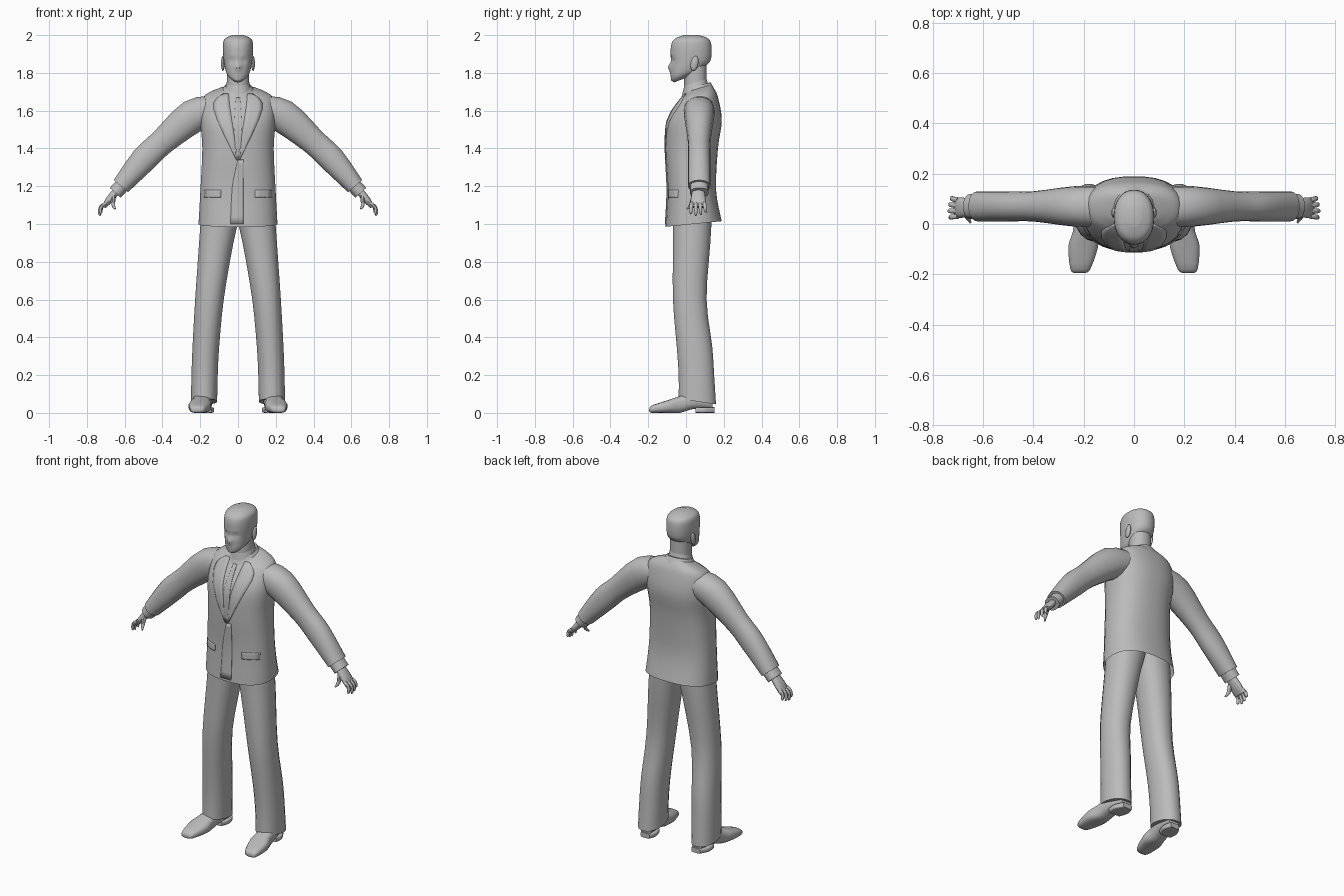
import bpy, bmesh, math
from mathutils import Vector, Matrix
from mathutils.bvhtree import BVHTree

if "Cube" in bpy.data.objects:
    bpy.data.objects.remove(bpy.data.objects["Cube"])

grey = bpy.data.materials.new("plain_grey")
grey.use_nodes = True
grey.diffuse_color = (.5, .5, .5, 1)
grey.node_tree.nodes["Principled BSDF"].inputs["Base Color"].default_value = grey.diffuse_color
X, Y, Z = Matrix.Identity(3)
parts = []


def finish(name, bm, mirror=False, thickness=0):
    bmesh.ops.recalc_face_normals(bm, faces=bm.faces)
    mesh = bpy.data.meshes.new(name)
    bm.to_mesh(mesh)
    bm.free()
    mesh.materials.append(grey)
    ob = bpy.data.objects.new(name, mesh)
    bpy.context.collection.objects.link(ob)
    if thickness:
        ob.modifiers.new("thickness", "SOLIDIFY").thickness = thickness
    if mirror:
        ob.modifiers.new("mirror", "MIRROR")
    parts.append(ob)
    return ob


def smooth_path(rows, steps):
    """Catmull-Rom interpolation between rows of numbers."""
    last = len(rows) - 1
    out = []
    for i in range(last):
        before, start, end, after = (rows[max(0, min(last, i + k))] for k in (-1, 0, 1, 2))
        for s in range(steps):
            t = s / steps
            row = []
            for p, q, r, e in zip(before, start, end, after):
                curve = 2 * p - 5 * q + 4 * r - e + t * (3 * (q - r) + e - p)
                row.append(q + t * (r - p + t * curve) / 2)
            out.append(row)
    return out + [list(rows[last])]


def bridge(bm, rings, closed):
    for low, high in zip(rings, rings[1:]):
        for k in range(len(low) if closed else len(low) - 1):
            j = (k + 1) % len(low)
            bm.faces.new((low[k], low[j], high[j], high[k]))


def loft(frames, sides, power, open_start=False):
    """Join superellipse rings given as centre, u and v vectors."""
    def bulge(value):
        return math.copysign(abs(value) ** (2 / power), value)
    bm = bmesh.new()
    rings = []
    for centre, u, v in frames:
        angles = [math.tau * (k + .5) / sides for k in range(sides)]
        rings.append([bm.verts.new(centre + u * bulge(math.cos(a)) + v * bulge(math.sin(a)))
                      for a in angles])
    bridge(bm, rings, True)
    bm.faces.new(rings[-1])
    if not open_start:
        bm.faces.new(rings[0])
    return bm


def level(z, half_width, front, back, tilt=0, x=0):
    return (z, half_width, front, back, tilt, x)


def stack(levels, sides=20, power=2.2, steps=3, open_start=False):
    """Loft through horizontal levels, each rising to the back by its tilt."""
    frames = []
    for z, half_width, front, back, tilt, x in smooth_path(levels, steps):
        centre = Vector((x, (front + back) / 2, z))
        frames.append((centre, X * half_width, (Y + Z * tilt) * (back - front) / 2))
    return loft(frames, sides, power, open_start)


def tube(rows, y, drift=0, sides=14):
    """Loft along rows of x, z, thickness, depth; y drifts evenly along it."""
    rows = smooth_path(rows, 3)
    last = len(rows) - 1
    points = [Vector((row[0], y + drift * i / last, row[1])) for i, row in enumerate(rows)]
    frames = []
    for i, (x, z, thickness, depth) in enumerate(rows):
        along = points[min(i + 1, last)] - points[max(i - 1, 0)]
        u = along.cross(Y).normalized()
        v = u.cross(along).normalized()
        frames.append((points[i], u * thickness, v * depth))
    return loft(frames, sides, 2.2)


# Jacket body, open at the hem
jacket = finish("jacket", stack([
    level(1, .21, -.11, .19, .1),
    level(1.18, .2, -.1, .16),
    level(1.4, .19, -.11, .17),
    level(1.55, .2, -.1, .19),
    level(1.66, .19, -.04, .17, .1),
    level(1.7, .14, -.01, .15, .2),
    level(1.72, .07, 0, .13, .3)], sides=28, power=2.4, steps=4, open_start=True))
surface = BVHTree.FromPolygons([v.co for v in jacket.data.vertices],
                               [p.vertices[:] for p in jacket.data.polygons])


def cloth_panel(name, inner, outer, mirror=True, across=4):
    """Thin panel between two edges of x, z points, laid on the jacket front."""
    bm = bmesh.new()
    grid = []
    for a, b in zip(smooth_path(inner, 4), smooth_path(outer, 4)):
        row = []
        for k in range(across + 1):
            x, z = Vector(a).lerp(Vector(b), k / across)
            hit = surface.ray_cast(Vector((x, -1, z)), Y)[0]
            row.append(bm.verts.new((x, (hit.y if hit else 0) - .004, z)))
        grid.append(row)
    bridge(bm, grid, False)
    finish(name, bm, mirror, thickness=.006)


# Lapels, tie, front overlap and pocket flaps
cloth_panel("lapels", [(.05, 1.69), (.04, 1.6), (0, 1.34)], [(.08, 1.69), (.13, 1.61), (.01, 1.34)])
cloth_panel("tie", [(0, 1.68), (0, 1.5), (0, 1.35)], [(.01, 1.68), (.02, 1.5), (.01, 1.35)])
cloth_panel("front_overlap", [(0, 1.34), (-.03, 1.2), (-.04, 1)],
            [(.03, 1.34), (.03, 1.2), (.03, 1)], mirror=False)
cloth_panel("pocket_flaps", [(.09, 1.18), (.09, 1.14)], [(.18, 1.18), (.18, 1.14)])

# Collars and neck
finish("jacket_collar", stack([level(1.69, .1, -.03, .15, .3), level(1.73, .07, -.01, .13, .3)]))
finish("shirt_collar", stack([level(1.71, .07, -.02, .12, .3), level(1.75, .06, -.01, .11, .3)]))
finish("neck", stack([level(1.68, .06, -.01, .11, .2), level(1.84, .06, -.01, .11, .2)]))

# Head, with the face pushed out or in around soft spots
head = stack([
    level(1.77, .03, -.06, .04, .4),
    level(1.8, .06, -.08, .09, .3),
    level(1.86, .075, -.08, .13, .05),
    level(1.94, .08, -.08, .135),
    level(1.98, .07, -.06, .12),
    level(2, .03, -.01, .07)], sides=36, steps=6)


def push_face(x, z, width, height, depth):
    for v in head.verts:
        if v.co.y < 0:
            across, up = (abs(v.co.x) - x) / width, (v.co.z - z) / height
            v.co.y += depth * math.exp(-across ** 2 - up ** 2)


push_face(0, 1.83, .01, .02, -.03)      # nose
push_face(.03, 1.865, .015, .01, .014)  # eye sockets
push_face(.03, 1.89, .02, .006, -.005)  # brows
push_face(0, 1.79, .02, .005, -.008)    # lips
push_face(0, 1.76, .02, .01, -.006)     # chin
finish("head", head)

# Ears
ear = bmesh.new()
bmesh.ops.create_uvsphere(ear, u_segments=12, v_segments=8, radius=1, matrix=(
    Matrix.Translation((.08, .045, 1.85)) @ Matrix.Rotation(-.2, 4, "X") @ Matrix.Diagonal((.01, .02, .04, 1))))
finish("ears", ear, mirror=True)

# Sleeves, cuffs and hands
finish("sleeves", tube([(.12, 1.61, .07, .08), (.24, 1.57, .09, .08), (.4, 1.435, .07, .06),
                        (.5, 1.34, .07, .06), (.62, 1.2, .05, .06)], y=.07, sides=18), mirror=True)
finish("shirt_cuffs", tube([(.6, 1.22, .04, .05), (.65, 1.165, .04, .05)], y=.07), mirror=True)
finish("hands", tube([(.63, 1.19, .02, .03), (.68, 1.13, .02, .04), (.71, 1.09, .01, .04)],
                     y=.065), mirror=True)
fingers = [("index", .95), ("middle", 1.1), ("ring", 1), ("little", .8)]
for i, (finger, length) in enumerate(fingers):
    bend = [(0, 0, .01), (.025, -.02, .01), (.03, -.05, .008), (.025, -.06, .003)]
    finish(finger + "_fingers", tube([(.7 + x * length, 1.11 + z * length, r, r) for x, z, r in bend],
                                     y=.03 + .022 * i, drift=.006 * (i - 1), sides=8), mirror=True)
finish("thumbs", tube([(.66, 1.15, .014, .016), (.66, 1.1, .01, .01), (.65, 1.08, .004, .004)],
                      y=.045, drift=-.04, sides=8), mirror=True)

# Trouser legs, spreading downwards and thickening to the hips
leg_depths = [(.06, -.04, .16), (.2, -.04, .15), (.35, -.05, .14), (.6, -.07, .11),
              (.9, -.07, .13), (1.08, -.07, .14)]
finish("trouser_legs", stack([
    level(z, .07 + .03 * z ** 3, front, back, tilt=-.15 if z < .1 else 0, x=.18 - .08 * z * z)
    for z, front, back in leg_depths]), mirror=True)


def shoe_part(name, rows, power):
    """Loft from toe to heel through rows of y, half width, bottom, top."""
    finish(name, loft([(Vector((.19 - .13 * y, y, (bottom + top) / 2)), X * half_width, Z * (top - bottom) / 2)
                       for y, half_width, bottom, top in smooth_path(rows, 3)], 16, power), mirror=True)


# Shoes
shoe_part("shoes", [(-.195, .02, .01, .02), (-.18, .04, 0, .04), (-.09, .06, 0, .07),
                    (-.03, .05, 0, .09), (.04, .05, .02, .11), (.14, .035, .02, .1)], 2.8)
shoe_part("shoe_heels", [(.05, .04, 0, .03), (.1, .05, 0, .03), (.15, .03, 0, .03)], 6)

# Smooth shading with sharp edges kept
bpy.ops.object.select_all(action="DESELECT")
for ob in parts:
    ob.select_set(True)
bpy.context.view_layer.objects.active = jacket
bpy.ops.object.shade_smooth_by_angle(angle=math.radians(45))
